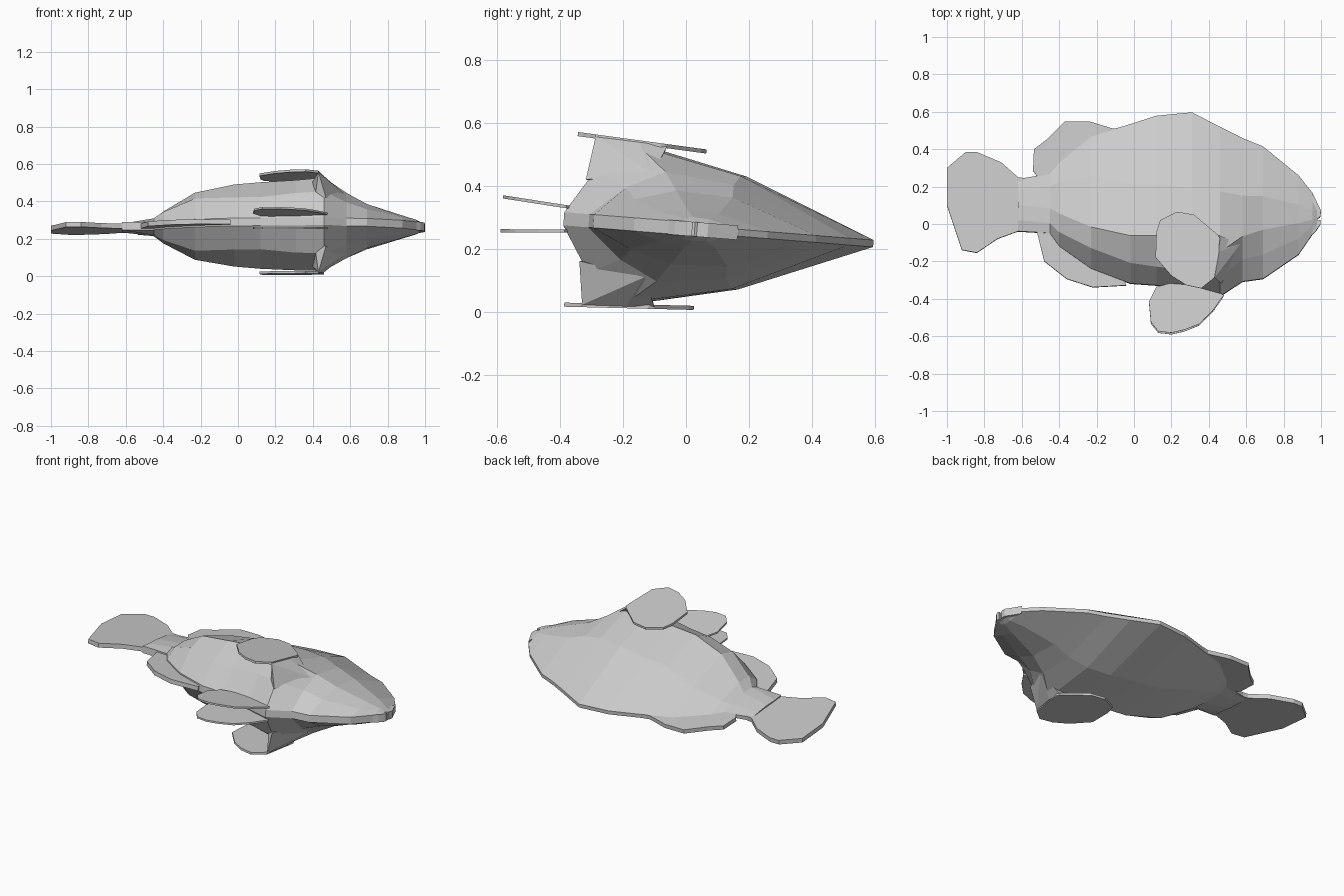
import bpy, bmesh, math
from mathutils import Matrix

grey = bpy.data.materials.new("light grey")
grey.diffuse_color = (0.6, 0.6, 0.6, 1)

# The fish lies on its side, its middle plane leaning slightly towards the back
LEAN = Matrix.Translation((0, 0, 0.265)) @ Matrix.Rotation(-math.atan(0.08), 4, 'X')


def finish(name, bm):
    bmesh.ops.recalc_face_normals(bm, faces=bm.faces)
    bm.transform(LEAN)
    me = bpy.data.meshes.new(name)
    bm.to_mesh(me)
    bm.free()
    me.materials.append(grey)
    ob = bpy.data.objects.new(name, me)
    bpy.context.collection.objects.link(ob)
    return ob


def plate(name, outline, thick, height=lambda x, y: 0, side=1):
    """Flat fin cut from an outline, set at a height off the middle plane."""
    bm = bmesh.new()
    rings = [[bm.verts.new((x, y, side * (height(x, y) + d))) for x, y in outline]
             for d in (-thick / 2, thick / 2)]
    n = len(outline)
    for i in range(n):
        j = (i + 1) % n
        bm.faces.new((rings[0][i], rings[0][j], rings[1][j], rings[1][i]))
    caps = [bm.faces.new(rings[0][::-1]), bm.faces.new(rings[1])]
    bmesh.ops.triangulate(bm, faces=caps)
    return finish(name, bm)


def hull(name, points, side=1):
    bm = bmesh.new()
    for x, y, z in points:
        bm.verts.new((x, y, side * z))
    bmesh.ops.convex_hull(bm, input=bm.verts)
    return finish(name, bm)


# Body sections: x, back y, upper y + half width, widest y + half width,
# lower y + half width, belly y
SECTIONS = [
    (-0.62, 0.24, 0.18, 0.018, 0.10, 0.022, 0.02, 0.018, -0.04),
    (-0.45, 0.27, 0.20, 0.030, 0.08, 0.045, 0.00, 0.045, -0.05),
    (-0.40, 0.33, 0.22, 0.045, 0.05, 0.085, -0.05, 0.075, -0.12),
    (-0.23, 0.47, 0.25, 0.100, -0.03, 0.180, -0.14, 0.140, -0.24),
    (-0.02, 0.535, 0.20, 0.150, -0.08, 0.220, -0.22, 0.140, -0.32),
    (0.12, 0.58, 0.20, 0.165, -0.08, 0.232, -0.24, 0.140, -0.33),
    (0.31, 0.598, 0.18, 0.180, -0.10, 0.242, -0.26, 0.160, -0.345),
    (0.46, 0.52, 0.16, 0.180, -0.17, 0.250, -0.30, 0.165, -0.39),
    (0.58, 0.46, 0.14, 0.150, -0.08, 0.175, -0.20, 0.115, -0.31),
    (0.69, 0.415, 0.14, 0.110, -0.04, 0.118, -0.17, 0.080, -0.295),
    (0.88, 0.26, 0.10, 0.055, 0.00, 0.060, -0.08, 0.045, -0.165),
    (0.955, 0.165, 0.07, 0.035, 0.02, 0.038, -0.01, 0.032, -0.055),
    (0.98, 0.10, 0.07, 0.022, 0.03, 0.022, 0.00, 0.022, -0.025),
]
bm = bmesh.new()
rings = []
for x, yd, yu, hu, yp, hp, yl, hl, yv in SECTIONS:
    half = [(yd, 0.011), (yu, hu), (yp, hp), (yl, hl), (yv, 0.021)]
    loop = half + [(y, -h) for y, h in reversed(half)]
    rings.append([bm.verts.new((x, y, h)) for y, h in loop])
for a, b in zip(rings, rings[1:]):
    for i in range(10):
        j = (i + 1) % 10
        bm.faces.new((a[i], a[j], b[j], b[i]))
bm.faces.new(rings[0])
bm.faces.new(rings[-1])
finish("body", bm)

# Lips with a small mouth notch between them
plate("upper_lip", [(0.955, 0.165), (0.985, 0.10), (1.0, 0.07), (0.995, 0.035),
                    (0.975, 0.025), (0.95, 0.03)], 0.046)
plate("lower_lip", [(0.95, 0.015), (0.975, 0.015), (0.998, 0.02), (0.998, 0.0),
                    (0.975, -0.035), (0.95, -0.06)], 0.046)

# Middle fins
plate("tail_fin", [(-0.51, 0.235), (-0.62, 0.25), (-0.71, 0.33), (-0.84, 0.385),
                   (-0.90, 0.385), (-1.0, 0.30), (-1.0, 0.10), (-0.92, -0.14),
                   (-0.84, -0.155), (-0.73, -0.08), (-0.62, -0.04), (-0.51, -0.04)], 0.026)
plate("back_fin", [(-0.40, 0.20), (-0.51, 0.245), (-0.54, 0.285), (-0.535, 0.40),
                   (-0.47, 0.45), (-0.37, 0.55), (-0.24, 0.55), (-0.11, 0.51),
                   (-0.02, 0.53), (-0.10, 0.35)], 0.024)
plate("anal_fin", [(-0.40, 0.0), (-0.52, -0.04), (-0.48, -0.20), (-0.36, -0.295),
                   (-0.22, -0.34), (-0.04, -0.33), (-0.10, -0.20)], 0.026)

# Paired fins, one of each on either side of the middle plane
SIDE_FIN = [(0.46, -0.10), (0.45, -0.08), (0.32, 0.03), (0.23, 0.045), (0.14, 0.0),
            (0.12, -0.06), (0.115, -0.20), (0.20, -0.30), (0.28, -0.35),
            (0.36, -0.367), (0.43, -0.31), (0.45, -0.17)]
BELLY_FIN = [(0.48, -0.385), (0.42, -0.47), (0.35, -0.54), (0.27, -0.572),
             (0.20, -0.588), (0.13, -0.58), (0.09, -0.53), (0.08, -0.42),
             (0.12, -0.34), (0.20, -0.32), (0.40, -0.34)]
ROOT = [(0.45, -0.08, 0.257), (0.43, -0.31, 0.268), (0.455, -0.17, 0.262),
        (0.42, -0.09, 0.25), (0.57, -0.12, 0.165), (0.47, -0.33, 0.13),
        (0.41, -0.28, 0.12), (0.38, -0.10, 0.20)]
for label, s in (("upper", 1), ("lower", -1)):
    plate(label + "_side_fin", SIDE_FIN, 0.013, lambda x, y: 0.252 - 0.055 * y, s)
    hull(label + "_side_fin_root", ROOT, s)
    plate(label + "_belly_fin", BELLY_FIN, 0.010, lambda x, y: 0.01 - 0.075 * y, s)
